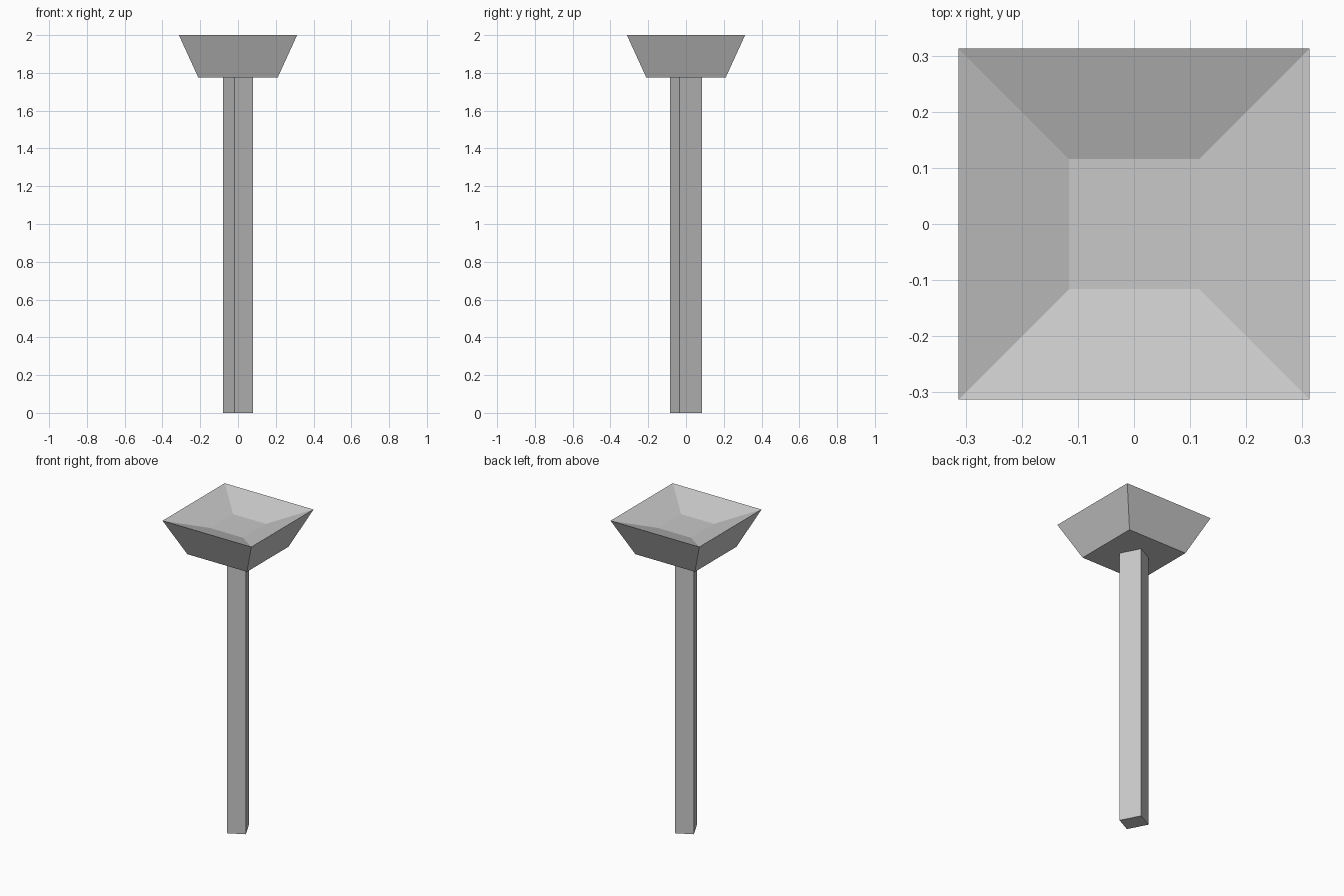
import bpy
import bmesh
from math import radians
from mathutils import Matrix

cube = bpy.data.objects.get("Cube")
if cube:
    bpy.data.objects.remove(cube, do_unlink=True)

grey = bpy.data.materials.new("light_grey")
grey.use_nodes = True
colour = (0.58, 0.58, 0.58, 1.0)
grey.diffuse_color = colour
grey.node_tree.nodes["Principled BSDF"].inputs["Base Color"].default_value = colour


def add_object(name, bm):
    bmesh.ops.recalc_face_normals(bm, faces=bm.faces)
    mesh = bpy.data.meshes.new(name)
    bm.to_mesh(mesh)
    bm.free()
    mesh.materials.append(grey)
    obj = bpy.data.objects.new(name, mesh)
    bpy.context.collection.objects.link(obj)
    return obj


def square_ring(bm, half, z):
    corners = ((-1, -1), (1, -1), (1, 1), (-1, 1))
    return [bm.verts.new((x * half, y * half, z)) for x, y in corners]


# Post: rectangular bar turned about the vertical axis
post_height = 1.775
bm = bmesh.new()
bmesh.ops.create_cube(bm, size=1, matrix=(
    Matrix.Translation((0, 0, post_height / 2))
    @ Matrix.Rotation(radians(27.5), 4, "Z")
    @ Matrix.Diagonal((0.11, 0.134, post_height, 1))))
add_object("post", bm)

# Basin: flared square block with a shallow sloping hollow in its top
bm = bmesh.new()
profile = ((0.21, 1.775), (0.313, 2.0), (0.116, 1.931))
rings = [square_ring(bm, half, z) for half, z in profile]
for lower, upper in zip(rings, rings[1:]):
    for i in range(4):
        j = (i + 1) % 4
        bm.faces.new((lower[i], lower[j], upper[j], upper[i]))
bm.faces.new(rings[0])
bm.faces.new(rings[-1])
add_object("basin", bm)
